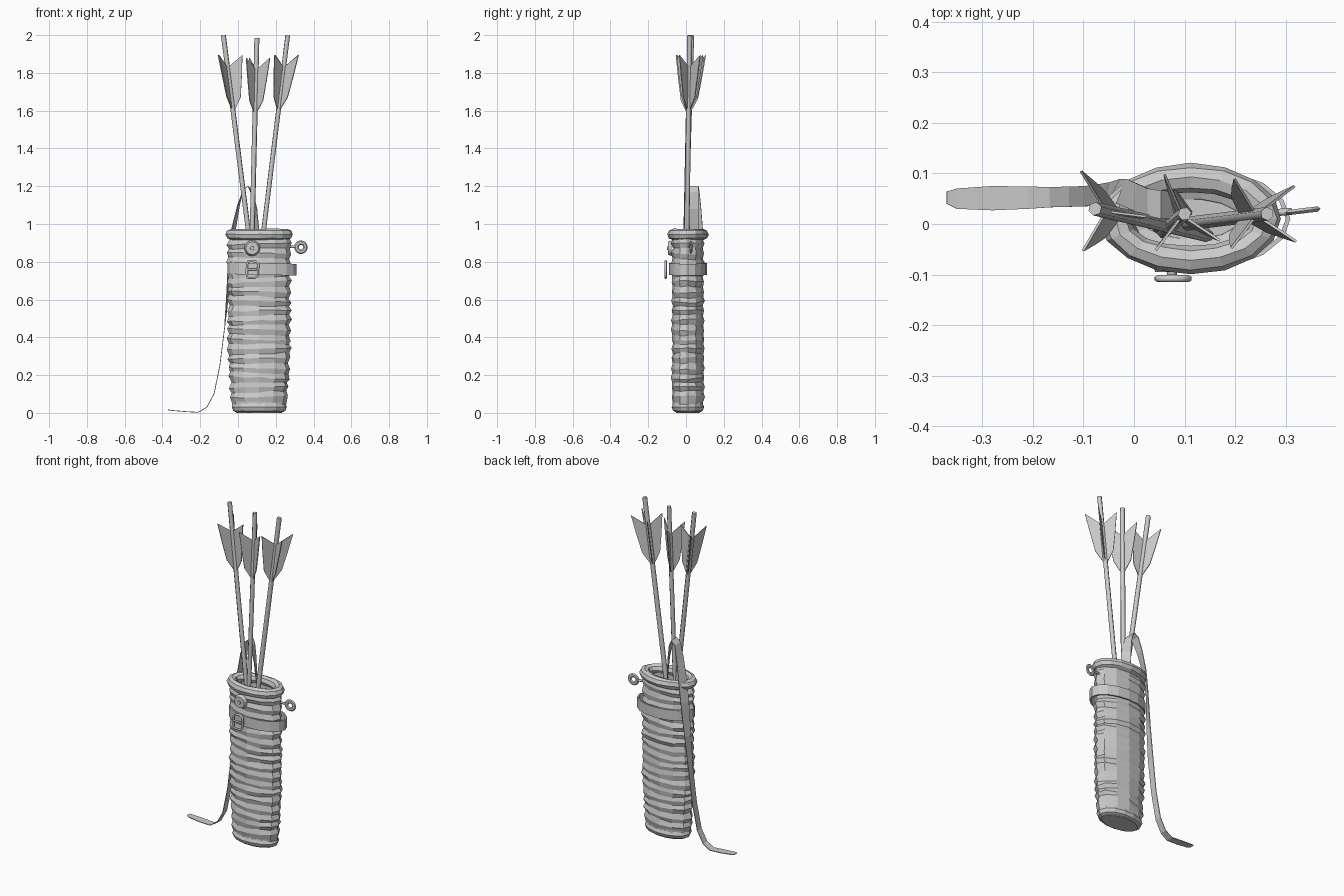
import bpy, bmesh, math, random
from mathutils import Vector

if "Cube" in bpy.data.objects:
    bpy.data.objects.remove(bpy.data.objects["Cube"])

random.seed(4)
TAU = 2 * math.pi
CX, CY = 0.112, 0.01


def mesh_object(name, verts, faces, solid=0):
    bm = bmesh.new()
    vs = [bm.verts.new(v) for v in verts]
    for f in faces:
        bm.faces.new([vs[i] for i in f])
    bmesh.ops.recalc_face_normals(bm, faces=bm.faces)
    me = bpy.data.meshes.new(name)
    bm.to_mesh(me)
    bm.free()
    ob = bpy.data.objects.new(name, me)
    bpy.context.collection.objects.link(ob)
    if solid:
        mod = ob.modifiers.new("thickness", 'SOLIDIFY')
        mod.thickness = solid
        mod.offset = 0
    return ob


def loft(name, rows, wrap_rows=False, wrap_cols=True, caps=False, solid=0):
    n, m = len(rows), len(rows[0])
    faces = []
    for i in range(n if wrap_rows else n - 1):
        for j in range(m if wrap_cols else m - 1):
            k, l = (i + 1) % n, (j + 1) % m
            faces.append((i * m + j, i * m + l, k * m + l, k * m + j))
    if caps:
        faces += [tuple(range(m)), tuple(range((n - 1) * m, n * m))]
    return mesh_object(name, [p for r in rows for p in r], faces, solid)


def oval(a, b, z, sides, cx=CX, wobble=0.0, tilt=0.0):
    pts = []
    for j in range(sides):
        t = TAU * j / sides
        w = random.uniform(-wobble, wobble)
        pts.append((cx + (a + w) * math.cos(t), CY + (b + w * 0.7) * math.sin(t),
                    z + tilt * math.cos(t) + random.uniform(-wobble, wobble)))
    return pts


def oval_ring(name, a, b, z, section, sides, cx=CX, wobble=0.0, tilt=0.0):
    rows = [oval(a + dr, b + dr, z + dz, sides, cx, wobble, tilt) for dr, dz in section]
    return loft(name, rows, wrap_rows=True)


def tube(name, points, radius, cyclic=False):
    cu = bpy.data.curves.new(name, 'CURVE')
    cu.dimensions = '3D'
    cu.bevel_depth = radius
    cu.bevel_resolution = 1
    cu.use_fill_caps = True
    sp = cu.splines.new('POLY')
    sp.points.add(len(points) - 1)
    for p, co in zip(sp.points, points):
        p.co = (*co, 1)
    sp.use_cyclic_u = cyclic
    ob = bpy.data.objects.new(name, cu)
    bpy.context.collection.objects.link(ob)
    bpy.ops.object.select_all(action='DESELECT')
    bpy.context.view_layer.objects.active = ob
    ob.select_set(True)
    bpy.ops.object.convert(target='MESH')
    return ob


# Hollow wrinkled leather body: alternating folds outside, smooth wall inside
rows = [oval(0.135, 0.078, 0.015, 12)]
folds = 34
for i in range(folds + 1):
    f = i / folds
    bulge = 0.007 if i % 2 else -0.004
    a = 0.147 + 0.016 * min(1, f * 3)
    rows.append(oval(a + bulge, 0.083 + bulge * 0.6, 0.06 + 0.86 * f, 12,
                     wobble=0.004, tilt=0.008 * math.sin(i * 0.8)))
rows += [oval(0.14, 0.075, z, 12) for z in (0.95, 0.5)]
rows.append(oval(0.115, 0.062, 0.05, 12))
loft("quiver_body", rows, caps=True)

# Rolled rims at the mouth and the base
roll = [(0.028 * math.cos(TAU * k / 8), 0.029 * math.sin(TAU * k / 8)) for k in range(8)]
oval_ring("mouth_rim", 0.15, 0.082, 0.945, roll, 16, wobble=0.002)
oval_ring("base_rim", 0.118, 0.06, 0.031, roll, 14, wobble=0.001)
loft("base_plate", [oval(0.12, 0.064, 0.0, 14), oval(0.125, 0.068, 0.02, 14)], caps=True)

# Belt around the upper body
oval_ring("belt", 0.182, 0.1, 0.762,
          [(0, -0.031), (0, 0.031), (-0.009, 0.031), (-0.009, -0.031)], 16,
          cx=0.127, tilt=-0.004)

# Belt buckle with prong
frame = [(0.05, 0.715), (0.09, 0.715), (0.105, 0.728), (0.108, 0.788),
         (0.092, 0.803), (0.055, 0.803), (0.047, 0.785), (0.047, 0.73)]
tube("buckle_frame", [(x, -0.108, z) for x, z in frame], 0.007, True)
tube("buckle_prong", [(0.047, -0.109, 0.76), (0.1, -0.109, 0.76)], 0.006)

# Round stud on the front
for name, r, y, d in (("stud_disc", 0.042, -0.086, 0.018), ("stud_rivet", 0.012, -0.095, 0.012)):
    bpy.ops.mesh.primitive_cone_add(vertices=14, radius1=r, radius2=r * 0.8, depth=d,
                                    location=(0.075, y, 0.872), rotation=(math.pi / 2, 0, 0))
    bpy.context.object.name = name

# Carrying ring on the right with its peg
bpy.ops.mesh.primitive_torus_add(major_radius=0.024, minor_radius=0.012, major_segments=14,
                                 minor_segments=6, location=(0.333, 0.026, 0.877),
                                 rotation=(math.pi / 2, 0, 0.12))
bpy.context.object.name = "carry_ring"
bpy.context.object.scale.z = 0.5
tube("ring_peg", [(0.25, 0.02, 0.882), (0.312, 0.025, 0.878)], 0.007)

# Loose strap: x, y, z, half width, sideways twist
path = [(-0.37, 0.052, 0.016, 0.012, 0), (-0.35, 0.05, 0.013, 0.02, 0),
        (-0.28, 0.051, 0.007, 0.024, 0), (-0.21, 0.052, 0.003, 0.022, 0),
        (-0.165, 0.053, 0.03, 0.02, 0), (-0.127, 0.054, 0.1, 0.02, 0),
        (-0.096, 0.055, 0.25, 0.02, 0), (-0.071, 0.057, 0.45, 0.021, 0),
        (-0.053, 0.06, 0.65, 0.022, 0.006), (-0.038, 0.066, 0.85, 0.022, 0.012),
        (-0.022, 0.064, 0.98, 0.024, 0.01), (0.003, 0.053, 1.1, 0.026, 0.005),
        (0.028, 0.043, 1.18, 0.027, 0), (0.053, 0.038, 1.2, 0.028, 0),
        (0.073, 0.037, 1.17, 0.028, -0.006), (0.088, 0.039, 1.08, 0.027, -0.012),
        (0.096, 0.042, 0.95, 0.025, -0.016), (0.098, 0.045, 0.8, 0.022, -0.016)]
loft("strap", [[(x - t, y - w, z), (x + t, y + w, z)] for x, y, z, w, t in path],
     wrap_cols=False, solid=0.004)


# Arrows: shaft plus feather vanes around it
def arrow(name, low, top, angles):
    low, top = Vector(low), Vector(top)
    axis = (top - low).normalized()
    foot = low - axis * 0.75
    tube(name + "_shaft", [foot, top], 0.0135)
    verts, faces = [], []
    outline = [(0.4, 0.008), (0.33, 0.05), (0.22, 0.07), (0.105, 0.088), (0.165, 0.008)]
    for ang in angles:
        t = math.radians(ang)
        out = Vector((math.cos(t), math.sin(t), 0))
        faces.append(tuple(range(len(verts), len(verts) + 5)))
        verts += [top - axis * s + out * r for s, r in outline]
    mesh_object(name + "_feathers", verts, faces, solid=0.005)


arrow("left_arrow", (0.05, 0.0, 1.0), (-0.077, 0.03, 1.998), (118, 245, 352))
arrow("middle_arrow", (0.076, 0.0, 1.0), (0.1, 0.02, 1.985), (115, 232, 325))
arrow("right_arrow", (0.14, 0.005, 1.0), (0.263, 0.02, 1.998), (40, 126, 229, 323))
